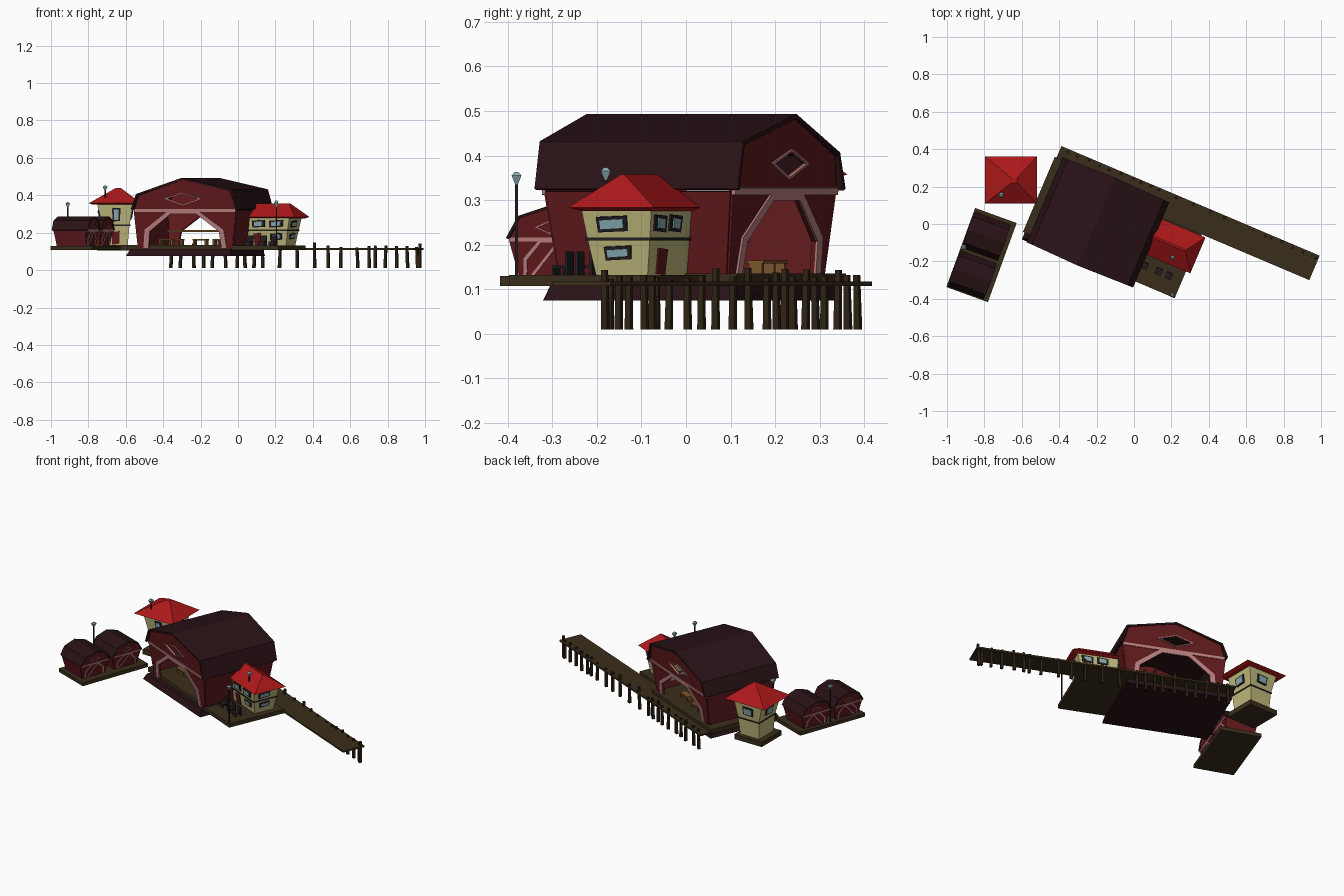
import bpy, bmesh, random
from math import radians
from mathutils import Matrix

if "Cube" in bpy.data.objects:
    bpy.data.objects.remove(bpy.data.objects["Cube"])
random.seed(4)

def mat(name, r, g, b):
    m = bpy.data.materials.new(name)
    m.diffuse_color = (r, g, b, 1)
    m.use_nodes = True
    m.node_tree.nodes["Principled BSDF"].inputs["Base Color"].default_value = m.diffuse_color
    return m
DARK = mat("dark_shingle", .022, .006, .008)
RED = mat("red_board", .12, .01, .012)
TILE = mat("red_tile", .42, .009, .01)
CREAM = mat("cream_plaster", .52, .48, .2)
WOOD = mat("dark_wood", .028, .017, .007)
DECK = mat("deck_wood", .042, .027, .011)
TRIM = mat("pink_trim", .5, .22, .22)
GLASS = mat("glass", .25, .42, .45)
FRAME = mat("frame_black", .015, .012, .015)
CRATE = mat("crate_wood", .2, .09, .025)

def frame(deg, x=0, y=0):
    return Matrix.Translation((x, y, 0)) @ Matrix.Rotation(radians(deg), 4, 'Z')

def finish(name, bm, m, M, thick=0):
    bmesh.ops.recalc_face_normals(bm, faces=bm.faces)
    me = bpy.data.meshes.new(name)
    bm.to_mesh(me)
    bm.free()
    me.materials.append(m)
    o = bpy.data.objects.new(name, me)
    bpy.context.collection.objects.link(o)
    o.matrix_world = M
    if thick:
        s = o.modifiers.new("thickness", 'SOLIDIFY')
        s.thickness, s.offset = thick, 0
    return o

def polys(name, faces, m, M, thick=0):
    bm = bmesh.new()
    for f in faces:
        bm.faces.new([bm.verts.new(p) for p in f])
    bmesh.ops.remove_doubles(bm, verts=bm.verts, dist=1e-5)
    return finish(name, bm, m, M, thick)

def loft(name, secs, m, M):
    """Stack of rectangles (z, x0, x1, y0, y1), capped."""
    bm = bmesh.new()
    rings = [[bm.verts.new(p) for p in ((a, c, z), (b, c, z), (b, d, z), (a, d, z))]
             for z, a, b, c, d in secs]
    for p, q in zip(rings, rings[1:]):
        for i in range(4):
            bm.faces.new((p[i], p[i-1], q[i-1], q[i]))
    bm.faces.new(rings[0])
    bm.faces.new(rings[-1])
    return finish(name, bm, m, M)

def box(name, x0, x1, y0, y1, z0, z1, m, M):
    return loft(name, [(z0, x0, x1, y0, y1), (z1, x0, x1, y0, y1)], m, M)

def ring(outer, inner, closed):
    n = len(outer)
    return [(outer[i], outer[(i+1) % n], inner[(i+1) % n], inner[i])
            for i in range(n if closed else n - 1)]

def gambrel(name, M, b, e, s, z, v, flare, opened, t, sag=0):
    """Barn with flared walls; ridge along local y. z = base, eave, shoulder, ridge.
    sag lowers and pulls in the left shoulder."""
    z0, z1, z2, z3 = z
    H, el, sl = z3 - z0, e - sag * .7, s - sag * .7
    prof = [(b, z0), (e, z1), (s, z2), (0, z3), (-sl, z2 - sag), (-el, z1), (-b, z0)]
    top = z0 + H * .5
    arch = [(-b*.78, z0), (-b*.74, z0 + H*.25), (-b*.28, top),
            (b*.28, top), (b*.74, z0 + H*.25), (b*.78, z0)]
    dz, dw = z0 + H * .725, e * .32
    dia = [(-dw, dz), (0, dz + H*.08), (dw, dz), (0, dz - H*.09)]
    for side, end in ((-1, v[0]), (1, v[1])):
        def put(p, off=0):
            return (p[0], end + side * (off + flare * (p[1] - z0) / H), p[1])
        bm = bmesh.new()
        for loop in ([prof + arch, dia] if opened else [prof]):
            vs = [bm.verts.new((p[0], 0, p[1])) for p in loop]
            for i in range(len(vs)):
                bm.edges.new((vs[i-1], vs[i]))
        bmesh.ops.triangle_fill(bm, use_beauty=True, edges=bm.edges[:], normal=(0, -1, 0))
        for w in bm.verts:
            w.co = put((w.co.x, w.co.z))
        finish(name + "_gable", bm, RED, M, t)
        # trim around the opening, the loft window and along the eave line
        grown = [(a * 1.14, z0 + (h - z0) * 1.1) for a, h in arch]
        quads = ring(grown, arch, False)
        quads += ring([(a * 1.1, dz + (h - dz) * 1.1) for a, h in dia],
                      [(a * .92, dz + (h - dz) * .92) for a, h in dia], True)
        quads.append([(-el, z1 - t*.7), (e, z1 - t*.7), (e, z1 + t*.7), (-el, z1 + t*.7)])
        polys(name + "_trim", [[put(p, t * .6) for p in q] for q in quads], TRIM, M, t * .7)
        if not opened:
            polys(name + "_door_brace", [[put(p, t * .6) for p in
                  ((b*.7, z0), (b*.58, z0), (-b*.3, top), (-b*.2, top))]], TRIM, M, t * .5)
    f1 = flare * (z1 - z0) / H
    polys(name + "_side_walls", [[(k*b, v[0], z0), (k*b, v[1], z0), (k*w, v[1] + f1, z1),
          (k*w, v[0] - f1, z1)] for k, w in ((1, e), (-1, el))], RED, M, t)
    # overhanging folded roof
    o = t * .9
    line = [(p[0] * 1.03, p[1] + o * .4) for p in prof[1:-1]]
    rows = [[(a, end + k * (o + flare * (max(h, z2) - z0) / H), h) for a, h in line]
            for k, end in ((-1, v[0]), (1, v[1]))]
    polys(name + "_roof", ring(rows[0], rows[1], False), DARK, M, t)

def cabin(name, M, secs, wins, doors, roof, ridge, ze, zr):
    """Two-storey flared cabin with a hipped roof."""
    loft(name + "_walls", secs, CREAM, M)
    mid = secs[1]
    loft(name + "_floor_band", [(mid[0] + d, mid[1] - .004, mid[2] + .004, mid[3] - .004,
         mid[4] + .004) for d in (-.003, .004)], FRAME, M)
    def wall(side, t, z, off):
        p, q = (secs[0], secs[1]) if z < mid[0] else (secs[1], secs[2])
        k = (z - p[0]) / (q[0] - p[0])
        _, a, b, c, d = [i + (j - i) * k for i, j in zip(p, q)]
        x, y = a + (b - a) * t, c + (d - c) * t
        return {'E': (b + off, y, z), 'W': (a - off, y, z),
                'N': (x, d + off, z), 'S': (x, c - off, z)}[side]
    def panel(part, side, t0, t1, z0, z1, off, m):
        polys(name + part, [[wall(side, t, z, off) for t, z in
              ((t0, z0), (t1, z0 + .003), (t1, z1 + .003), (t0, z1))]], m, M, .005)
    for side, t0, t1, z0, z1 in wins:
        panel("_window_frame", side, t0, t1, z0, z1, .002, FRAME)
        panel("_window_pane", side, t0 + .05, t1 - .05, z0 + .007, z1 - .007, .005, GLASS)
    for side, t0, t1, z0, z1 in doors:
        panel("_door", side, t0, t1, z0, z1, .002, RED)
    x0, x1, y0, y1 = roof
    loft(name + "_roof", [(ze, x0 + .02, x1 - .02, y0 + .02, y1 - .02),
         (ze + .008, x0, x1, y0, y1), (zr, *ridge)], TILE, M)

def lamp(name, x, y, z0, z1, r):
    M = frame(0)
    box(name + "_pole", x - .003, x + .003, y - .003, y + .003, z0, z1 - .01, FRAME, M)
    loft(name + "_head", [(z1 - .02, x - .003, x + .003, y - .003, y + .003),
         (z1, x - r, x + r, y - r, y + r), (z1 + .008, x - r*.4, x + r*.4, y - r*.4, y + r*.4)],
         GLASS, M)

B = frame(-23)          # barn, dock and right cabin share one axis

# main barn, base and floor
loft("barn_base", [(.075, -.52, .09, -.31, .16), (.112, -.50, .08, -.295, .15)], DARK, B)
box("barn_floor", -.53, .10, -.27, .165, .108, .135, DECK, B)
gambrel("barn", B @ Matrix.Translation((-.19, 0, 0)), .272, .304, .275,
        (.115, .32, .424, .484), (-.268, .134), .044, True, .011, .025)
box("barn_crossbeam", -.40, .02, -.03, -.015, .205, .215, CRATE, B)
for u, v in ((-.38, .05), (-.25, .08), (-.10, .06), (-.35, -.15), (-.05, -.12)):
    box("table_top", u - .04, u + .04, v - .02, v + .02, .158, .165, CRATE, B)
    for k in (-.034, .034):
        box("table_leg", u + k - .005, u + k + .005, v - .016, v + .016, .13, .16, CRATE, B)

# long dock on one row of piles
box("dock", -.52, .98, .09, .232, .107, .117, DECK, B)
piles = [-.475, -.42, -.354, -.29, -.235, -.17, -.094, -.055, .005, .05, .155, .25, .35, .43,
         .505, .60, .67, .705, .765, .83, .89, .945, .968]
for u in piles:
    v, t, w = random.uniform(.212, .222), random.uniform(-.008, .008), .0075
    loft("dock_pile", [(.01, u - w + t, u + w + t, v - w, v + w),
         (random.uniform(.12, .15), u - w*.8, u + w*.8, v - w*.8, v + w*.8)], WOOD, B)

# right cabin and deck
box("right_deck", .08, .355, -.28, .09, .108, .132, DECK, B)
cabin("right_cabin", B,
      [(.13, .09, .315, -.085, .04), (.212, .08, .33, -.10, .052), (.285, .07, .345, -.11, .062)],
      [('E', .2, .65, .228, .262), ('E', .25, .7, .165, .195), ('N', .35, .6, .228, .265),
       ('N', .68, .93, .228, .265), ('S', .2, .48, .228, .265), ('S', .58, .88, .228, .265),
       ('S', .6, .88, .16, .195)],
      [('N', .6, .8, .132, .19), ('S', .2, .38, .132, .195)],
      (.045, .38, -.125, .083), (.10, .31, -.028, -.018), .276, .357)
for u in (.14, .22, .28):      # deck seats
    box("deck_seat", u - .018, u + .018, -.20, -.165, .148, .154, FRAME, B)
    box("deck_seat_back", u - .018, u + .018, -.168, -.162, .132, .185, FRAME, B)
    box("deck_seat_leg", u - .018, u + .018, -.20, -.195, .132, .15, FRAME, B)
lamp("right_roof_lamp", .205, -.18, .28, .365, .011)
lamp("deck_lamp", .205, -.38, .13, .355, .011)

# left cabin
L = frame(0, -.655, .235)
box("left_cabin_base", -.10, .09, -.10, .095, .105, .135, DECK, L)
cabin("left_cabin", L,
      [(.13, -.065, .065, -.07, .07), (.24, -.07, .075, -.08, .08), (.36, -.10, .095, -.095, .095)],
      [('S', .4, .65, .26, .33), ('N', .3, .7, .27, .32), ('E', .3, .7, .27, .32),
       ('W', .3, .7, .27, .32)], [('S', .35, .65, .137, .205)],
      (-.142, .136, -.126, .127), (0, .03, -.015, .01), .35, .438)
lamp("left_roof_lamp", -.71, .155, .37, .445, .013)

# platform with two small barns
P = frame(-20, -.815, -.165)
box("left_platform", -.118, .118, -.226, .224, .108, .13, DECK, P)
for k in (-.118, .102):
    M = P @ Matrix.Translation((-.01, k, 0)) @ Matrix.Rotation(radians(-90), 4, 'Z')
    gambrel("small_barn", M, .076, .097, .07, (.128, .212, .26, .282), (-.08, .08), .02,
            False, .006)
lamp("platform_lamp", -.91, -.125, .13, .355, .012)
